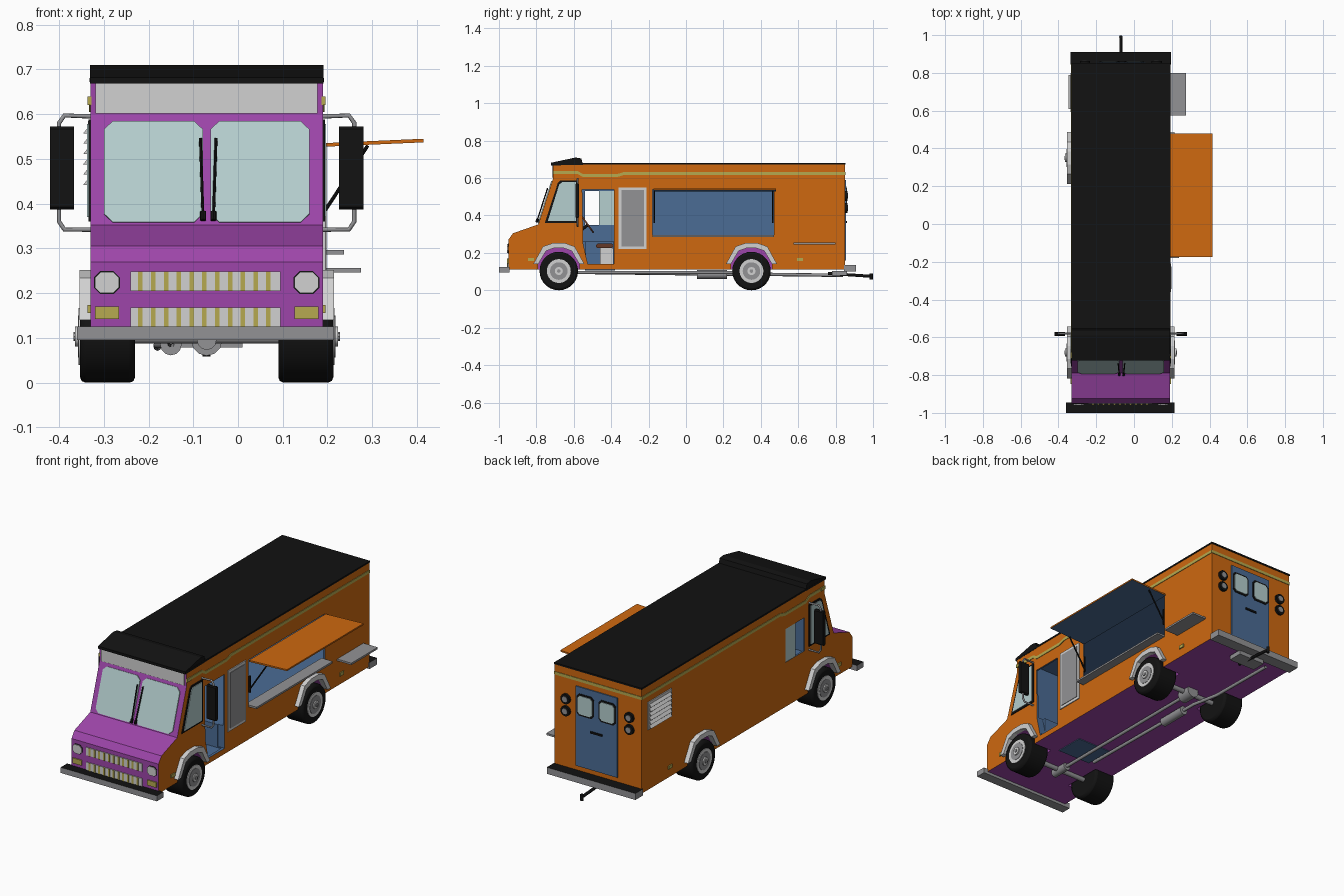
import bpy, bmesh, math
from mathutils import Vector

if "Cube" in bpy.data.objects:
    bpy.data.objects.remove(bpy.data.objects["Cube"], do_unlink=True)

X, Y, Z = Vector((1, 0, 0)), Vector((0, 1, 0)), Vector((0, 0, 1))
MID, LEFT, RIGHT = -.07, .19, -.33   # body centre line and side walls


def material(name, red, green, blue):
    m = bpy.data.materials.new(name)
    m.use_nodes = True
    m.diffuse_color = (red, green, blue, 1)
    m.node_tree.nodes["Principled BSDF"].inputs["Base Color"].default_value = (red, green, blue, 1)
    return m


orange = material("orange paint", .62, .14, .005)
purple = material("purple paint", .34, .06, .4)
black = material("black", .006, .006, .006)
blue = material("blue paint", .07, .15, .3)
glass = material("pale glass", .46, .62, .62)
light = material("light grey", .64, .64, .64)
grey = material("mid grey", .29, .29, .3)
amber = material("amber", .47, .4, .08)
brown = material("brown leather", .13, .04, .02)


def finish(name, bm, *mats):
    bmesh.ops.recalc_face_normals(bm, faces=bm.faces)
    mesh = bpy.data.meshes.new(name)
    bm.to_mesh(mesh)
    bm.free()
    obj = bpy.data.objects.new(name, mesh)
    bpy.context.collection.objects.link(obj)
    for m in mats:
        mesh.materials.append(m)
    return obj


def prism(name, pts, mat, start, end, u=Y, v=Z, origin=Vector()):
    """Polygon in the u, v plane, extruded along the normal from start to end."""
    n = u.cross(v)
    bm = bmesh.new()
    near, far = [[bm.verts.new(origin + u * a + v * b + n * d) for a, b in pts] for d in (start, end)]
    bm.faces.new(near)
    bm.faces.new(far)
    for i in range(len(pts)):
        j = (i + 1) % len(pts)
        bm.faces.new((near[i], near[j], far[j], far[i]))
    return finish(name, bm, mat)


def facing(name, pts, mat, y0, y1):
    """Polygon in x, z, extruded along y."""
    return prism(name, pts, mat, -y0, -y1, X, Z)


def rect(a0, a1, b0, b1, c=0):
    if not c:
        return [(a0, b0), (a1, b0), (a1, b1), (a0, b1)]
    return [(a0 + c, b0), (a1 - c, b0), (a1, b0 + c), (a1, b1 - c),
            (a1 - c, b1), (a0 + c, b1), (a0, b1 - c), (a0, b0 + c)]


def flip(x):
    return 2 * MID - x


def paint(obj, mats, rule):
    for m in mats:
        obj.data.materials.append(m)
    for face in obj.data.polygons:
        face.material_index = rule(face.normal)


def smooth(obj):
    bpy.ops.object.select_all(action='DESELECT')
    obj.select_set(True)
    bpy.context.view_layer.objects.active = obj
    bpy.ops.object.shade_smooth_by_angle(angle=math.radians(35))


def rod(name, p, q, radius, mat, sides=12):
    p, q = Vector(p), Vector(q)
    bm = bmesh.new()
    bmesh.ops.create_cone(bm, cap_ends=True, segments=sides, radius1=radius, radius2=radius, depth=(q - p).length)
    bm.transform((q - p).to_track_quat('Z', 'Y').to_matrix().to_4x4())
    bmesh.ops.translate(bm, verts=bm.verts, vec=(p + q) / 2)
    obj = finish(name, bm, mat)
    smooth(obj)
    return obj


def tube(name, pts, radius, mat):
    curve = bpy.data.curves.new(name, 'CURVE')
    curve.dimensions = '3D'
    curve.bevel_depth, curve.bevel_resolution = radius, 2
    spline = curve.splines.new('POLY')
    spline.points.add(len(pts) - 1)
    for point, co in zip(spline.points, pts):
        point.co = (*co, 1)
    curve.materials.append(mat)
    obj = bpy.data.objects.new(name, curve)
    bpy.context.collection.objects.link(obj)


# Body shell: orange sides and back, purple nose and floor, black roof
outline = [(-.95, .11), (-.95, .27), (-.925, .305), (-.79, .352), (-.71, .6),
           (-.71, .675), (.85, .675), (.85, .11)]
body = prism("body", outline, orange, RIGHT, LEFT)
paint(body, (purple, black, blue),
      lambda n: 0 if abs(n.x) > .5 or n.y > .5 else 2 if n.z > .98 else 1)


def cut(pts, x0, x1, index):
    cutter = prism("cutter", pts, orange, x0, x1)
    paint(cutter, (purple, black, blue), lambda n: index)
    cutter.hide_render = True
    mod = body.modifiers.new("cut", 'BOOLEAN')
    mod.operation, mod.solver, mod.object = 'DIFFERENCE', 'EXACT', cutter
    bpy.context.view_layer.objects.active = body
    bpy.ops.object.modifier_apply(modifier=mod.name)
    bpy.data.objects.remove(cutter, do_unlink=True)


def arch(y, r):
    return [(y - r, .14), (y - r * .62, .115 + r * .87), (y - r * .25, .115 + r),
            (y + r * .25, .115 + r), (y + r * .62, .115 + r * .87), (y + r, .14)]


AXLES = (-.68, .35)
cut(rect(-.69, .84, .26, .66), -.32, .18, 3)                # cabin
cut(rect(-.535, -.39, .135, .4), -.3, .175, 3)              # step well
cut([(-.555, .54), (-.55, .25), (-.525, .14), (-.385, .14), (-.385, .54)], .15, .25, 3)
cut(rect(-.18, .47, .295, .54), .15, .25, 3)                # serving hatch
cut(rect(-.54, -.38, .35, .53), -.4, -.3, 3)                # sliding window
for y in AXLES:
    well = arch(y, .11)
    well = [(y - .11, .05)] + well + [(y + .11, .05)]
    cut(well, .08, .25, 1)
    cut(well, flip(.25), flip(.08), 1)

# Wheels, arches and axles
for y in AXLES:
    for side in (1, -1):
        def at(x):
            return (MID + side * x, y, .103)
        tyre = rod("tyre", at(.16), at(.283), .103, black, 28)
        bevel = tyre.modifiers.new("round", 'BEVEL')
        bevel.width, bevel.segments, bevel.limit_method = .012, 2, 'ANGLE'
        rod("rim", at(.2), at(.286), .064, light, 24)
        rod("rim_dish", at(.2), at(.288), .047, grey, 24)
        rod("hub", at(.2), at(.294), .022, light, 12)
        rod("hub_cap", at(.2), at(.298), .01, grey, 8)
        prism("wheel_arch", arch(y, .137) + arch(y, .11)[::-1], light, MID + side * .255, MID + side * .284)
    rod("axle", (-.3, y, .1), (.16, y, .1), .013, grey)
rod("drive_shaft", (MID, -.68, .095), (MID, .35, .095), .009, grey)
rod("differential", (MID, .31, .095), (MID, .39, .095), .035, grey)
rod("gearbox", (MID, -.72, .095), (MID, -.62, .095), .022, grey)
rod("muffler", (-.15, .06, .085), (-.15, .22, .085), .024, grey)
tube("exhaust_pipe", [(-.15, -.5, .095), (-.15, .3, .085), (-.18, .45, .085), (-.18, .84, .08)], .009, grey)
prism("step_panel", rect(-.15, .05, -.54, -.38), blue, .106, .112, X, Y)

# Bumpers and hitch
for name, x0, x1, y0, y1, z0, z1 in (("front_bumper", -.36, .215, -1, -.945, .095, .125),
                                     ("rear_bumper", -.335, .195, .845, .91, .1, .135)):
    bumper = facing(name, rect(x0, x1, z0, z1), grey, y0, y1)
    paint(bumper, [black], lambda n: int(n.z > .5))
rod("hitch_bar", (MID, .76, .09), (MID, .99, .075), .008, black)
rod("hitch_ball", (MID, .99, .058), (MID, .99, .09), .009, black)
facing("hitch_mount", rect(-.15, .01, .078, .102), grey, .78, .86)

# Nose: grilles, lamps and header panel
for z in (.125, .205):
    facing("grille", rect(-.24, .095, z, z + .043), light, -.954, -.94)
    for i in range(11):
        x = -.218 + i * .0286
        facing("grille_bar", rect(x - .005, x + .005, z, z + .043), amber, -.957, -.94)
for x in (-.293, flip(-.293)):
    facing("headlight_rim", rect(x - .029, x + .029, .198, .249, .014), black, -.953, -.94)
    facing("headlight", rect(x - .027, x + .027, .2, .247, .013), light, -.957, -.94)
    facing("indicator", rect(x - .027, x + .027, .142, .17), amber, -.956, -.94)
facing("header_panel", rect(-.318, .178, .602, .67), light, -.716, -.7)
prism("visor", [(-.722, .668), (-.722, .682), (-.59, .71), (-.56, .705), (-.55, .67)], black, RIGHT - .001, LEFT + .001)
prism("roof_edge", rect(-.7, .853, .672, .681), black, RIGHT - .002, LEFT + .002)

# Windscreen and wipers on the sloping front
slope = Vector((0, .08, .248)).normalized()
base = Vector((0, -.79, .352))
for x0, x1 in ((-.3, -.078), (-.062, .16)):
    prism("windscreen", rect(x0, x1, .006, .243, .02), glass, -.002, .005, X, slope, base)
for x, lean in ((-.078, -.006), (-.055, .006)):
    foot, tip = [base + slope * h + slope.cross(X) * -.012 for h in (.008, .2)]
    rod("wiper", foot + X * x, tip + X * (x + lean), .0035, black, 6)
    rod("wiper_pivot", foot + X * x, foot + X * x + slope * .02, .007, black, 8)

# Details shared by both sides
stripe = [(-.705, .622), (-.58, .622), (-.55, .605), (-.37, .605), (-.33, .617), (.85, .617)]
stripe += [(y, z + .016) for y, z in reversed(stripe)]
pane = [(-.755, .36), (-.685, .575), (-.67, .588), (-.575, .588), (-.575, .36)]
inner = [(-.739, .37), (-.678, .565), (-.663, .578), (-.588, .578), (-.588, .37)]
for side in (1, -1):
    def out(d):
        return MID + side * (.26 + d)
    prism("side_stripe", stripe, amber, out(-.003), out(.003))
    prism("quarter_frame", pane, black, out(-.004), out(.004))
    prism("quarter_glass", inner, glass, out(-.004), out(.007))
    for y, z in ((-.83, .165), (.61, .165), (-.695, .63)):
        prism("side_marker", rect(y - .016, y + .016, z - .009, z + .009), amber, out(-.003), out(.006))
    # Mirror on its bracket
    tube("mirror_bracket", [(out(d), -.58, z) for d, z in ((0, .595), (.058, .597), (.07, .58),
         (.07, .36), (.058, .342), (0, .342))], .005, grey)
    prism("mirror", rect(-.592, -.572, .387, .572, .005), black, out(.036), out(.09))

# Serving side: awning, struts, counters and open door
awning = facing("awning", [(.188, .527), (.415, .537), (.415, .545), (.188, .535)], orange, -.175, .48)
paint(awning, [blue], lambda n: int(n.z < -.5))
for y in (-.17, .465):
    rod("awning_strut", (.185, y, .37), (.29, y, .53), .004, black, 8)
    prism("strut_plate", rect(y - .004, y + .004, .36, .45), black, .186, .194)
prism("serving_counter", rect(-.18, .47, .286, .296), grey, .17, .237)
prism("side_shelf", rect(.575, .8, .246, .256), grey, .185, .275)
prism("door_frame", rect(-.36, -.21, .22, .55), light, .185, .195)
prism("door_panel", rect(-.345, -.225, .235, .535), grey, .185, .198)

# Cab fittings
prism("seat_base", rect(-.46, -.39, .135, .225), light, -.1, .05)
prism("seat_cushion", rect(-.48, -.39, .225, .25, .008), brown, -.11, .06)
rod("steering_wheel", (-.02, -.53, .35), (-.02, -.523, .355), .055, brown, 20)
rod("steering_column", (-.02, -.6, .29), (-.02, -.525, .35), .008, black)

# Plain side: half-open window and louvred vent
prism("sliding_glass", rect(-.465, -.378, .348, .532), glass, -.328, -.323)
prism("vent_panel", rect(.6, .8, .435, .585), light, -.335, -.328)
for i in range(6):
    z = .442 + i * .023
    facing("vent_louvre", [(-.33, z + .02), (-.346, z), (-.33, z)], light, .61, .79)

# Back: door, windows, round lamps and stripe
facing("rear_stripe", rect(RIGHT, LEFT, .617, .633), amber, .84, .853)
facing("rear_door", rect(-.188, .06, .16, .59), blue, .84, .856)
facing("door_handle", rect(-.1, -.03, .36, .37), black, .85, .862)
for x in (-.13, .002):
    facing("rear_window_frame", rect(x - .052, x + .052, .437, .555, .015), black, .85, .859)
    facing("rear_window", rect(x - .043, x + .043, .446, .546, .012), glass, .85, .862)
for x in (-.26, flip(-.26)):
    for z in (.44, .505):
        rod("tail_lamp", (x, .84, z), (x, .863, z), .027, black, 16)
        rod("tail_lens", (x, .84, z), (x, .866, z), .015, grey, 16)
